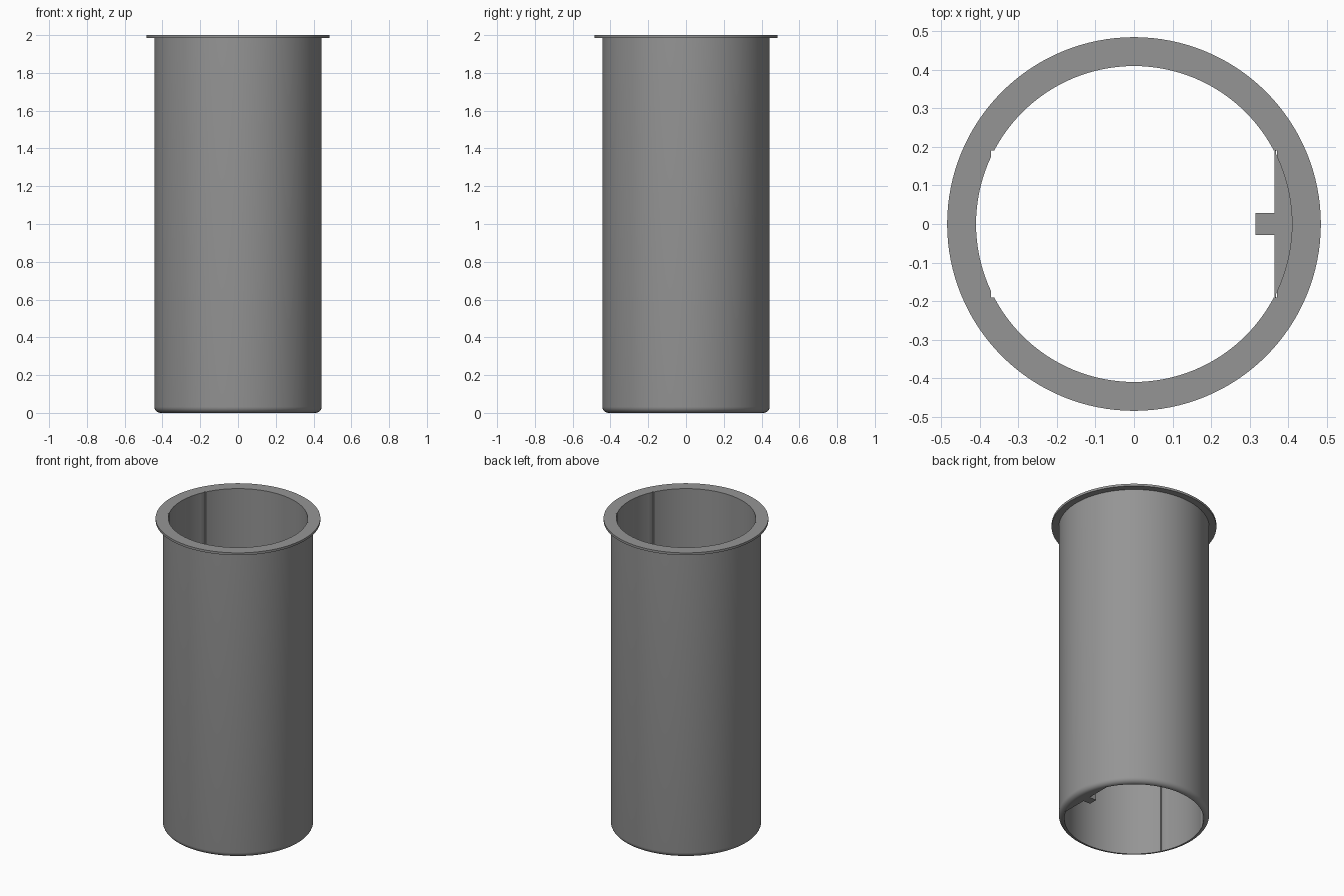
import bpy, bmesh, math

if "Cube" in bpy.data.objects:
    bpy.data.objects.remove(bpy.data.objects["Cube"])

SEG = 128
BORE, OUTER, FLANGE = 0.41, 0.443, 0.485
HEIGHT, LIP, FILLET = 2.0, 0.015, 0.032

grey = bpy.data.materials.new("grey")
grey.diffuse_color = (0.30, 0.30, 0.30, 1)
grey.use_nodes = True
grey.node_tree.nodes["Principled BSDF"].inputs["Base Color"].default_value = grey.diffuse_color


def finish(bm, name):
    bmesh.ops.recalc_face_normals(bm, faces=bm.faces)
    mesh = bpy.data.meshes.new(name)
    bm.to_mesh(mesh)
    bm.free()
    mesh.materials.append(grey)
    obj = bpy.data.objects.new(name, mesh)
    bpy.context.collection.objects.link(obj)
    return obj


def lathe(profile, name):
    """Spin a closed (radius, z) profile about the z axis."""
    bm = bmesh.new()
    rings = []
    for i in range(SEG):
        a = 2 * math.pi * i / SEG
        rings.append([bm.verts.new((r * math.cos(a), r * math.sin(a), z)) for r, z in profile])
    n = len(profile)
    for i in range(SEG):
        a, b = rings[i], rings[(i + 1) % SEG]
        for j in range(n):
            k = (j + 1) % n
            bm.faces.new((a[j], b[j], b[k], a[k]))
    return finish(bm, name)


def prism(outline, z0, z1, name):
    """Extrude a flat (x, y) outline from z0 up to z1."""
    bm = bmesh.new()
    face = bm.faces.new([bm.verts.new((x, y, z0)) for x, y in outline])
    top = bmesh.ops.extrude_face_region(bm, geom=[face])["geom"]
    bmesh.ops.translate(bm, vec=(0, 0, z1 - z0), verts=[v for v in top if isinstance(v, bmesh.types.BMVert)])
    return finish(bm, name)


# Tube with rounded bottom edge and thin flange at the top
fillet = []
for i in range(7):
    t = math.pi / 2 * i / 6
    fillet.append((OUTER - FILLET + FILLET * math.sin(t), FILLET - FILLET * math.cos(t)))
profile = [(BORE, 0)] + fillet + [(OUTER, HEIGHT - LIP), (FLANGE, HEIGHT - LIP),
                                  (FLANGE, HEIGHT), (BORE, HEIGHT)]
tube = lathe(profile, "tube")

# Rectangular slot whose corners notch the bore along its whole length
X, Y = 0.371, 0.191
cutter = prism([(-X, -Y), (X, -Y), (X, Y), (-X, Y)], -0.5, 2.5, "slot_cutter")
cut = tube.modifiers.new("slot", 'BOOLEAN')
cut.operation, cut.solver, cut.object = 'DIFFERENCE', 'EXACT', cutter
bpy.context.view_layer.objects.active = tube
tube.select_set(True)
bpy.ops.object.modifier_apply(modifier="slot")
bpy.data.objects.remove(cutter)
bpy.ops.object.shade_smooth_by_angle(angle=math.radians(30))

# Bottom ledge: a flat-edged segment with a small tab pointing inward
half = math.asin(Y / (BORE + 0.004))
arc = [((BORE + 0.001) * math.cos(half * t / 12), (BORE + 0.001) * math.sin(half * t / 12))
       for t in range(-12, 13)]
outline = arc + [(0.368, Y), (0.368, 0.028), (0.315, 0.028),
                 (0.315, -0.028), (0.368, -0.028), (0.368, -Y)]
prism(outline, 0.0, 0.04, "bottom_ledge")
